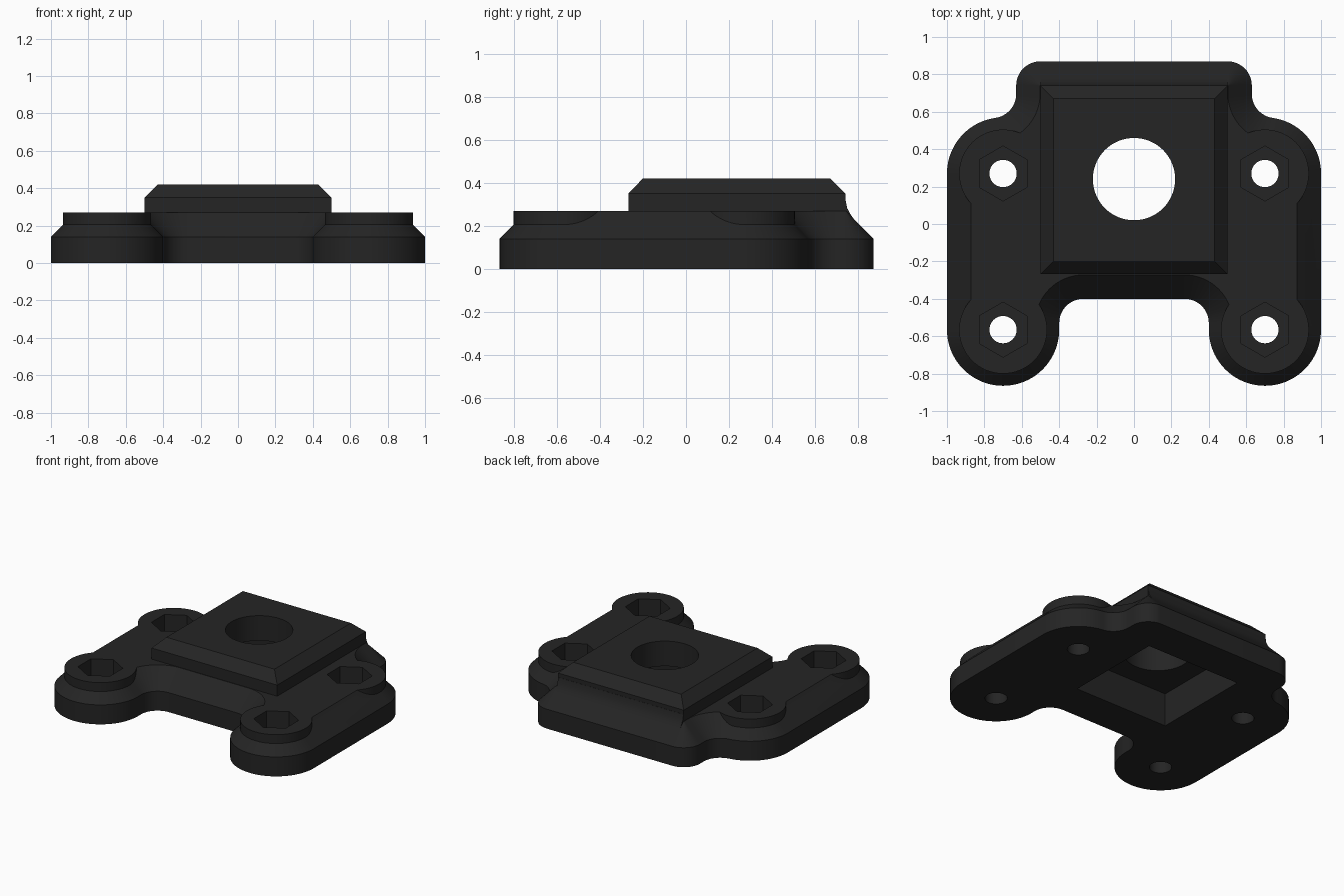
import bpy, bmesh, math

if "Cube" in bpy.data.objects:
    bpy.data.objects.remove(bpy.data.objects["Cube"])

black = bpy.data.materials.new("matte black")
black.diffuse_color = (0.018, 0.018, 0.018, 1)
black.use_nodes = True
black.node_tree.nodes["Principled BSDF"].inputs["Base Color"].default_value = black.diffuse_color

EAR_X, EAR_YS, EAR_R = 0.70, (0.27, -0.565), 0.30
HOLE_Y = 0.24


def loft(name, rings):
    """Solid through a stack of rings with equal point counts, capped at both ends."""
    bm = bmesh.new()
    rows = [[bm.verts.new(p) for p in ring] for ring in rings]
    n = len(rows[0])
    for a, b in zip(rows, rows[1:]):
        for i in range(n):
            j = (i + 1) % n
            bm.faces.new((a[i], a[j], b[j], b[i]))
    bm.faces.new(rows[0][::-1])
    bm.faces.new(rows[-1])
    bmesh.ops.recalc_face_normals(bm, faces=bm.faces)
    mesh = bpy.data.meshes.new(name)
    bm.to_mesh(mesh)
    bm.free()
    mesh.materials.append(black)
    ob = bpy.data.objects.new(name, mesh)
    bpy.context.collection.objects.link(ob)
    return ob


def prism(name, x, y, r, z0, z1, sides=64, turn=0.0):
    ring = [(x + r * math.cos(turn + math.tau * i / sides),
             y + r * math.sin(turn + math.tau * i / sides)) for i in range(sides)]
    return loft(name, [[(*p, z) for p in ring] for z in (z0, z1)])


def box_ring(x, y0, y1, z):
    return [(-x, y0, z), (x, y0, z), (x, y1, z), (-x, y1, z)]


def combine(target, other, operation):
    mod = target.modifiers.new("combine", 'BOOLEAN')
    mod.operation, mod.solver, mod.object = operation, 'EXACT', other
    bpy.context.view_layer.objects.active = target
    bpy.ops.object.modifier_apply(modifier=mod.name)
    bpy.data.objects.remove(other)


def outline(d, z):
    """Plate outline moved inwards by d: convex arcs shrink, hollow arcs grow."""
    back, front = EAR_YS
    f = 0.13
    neck_y = back + math.sqrt((EAR_R + f) ** 2 - (0.63 + f - EAR_X) ** 2)
    neck = math.degrees(math.atan2(neck_y - back, 0.63 + f - EAR_X))
    arcs = [  # centre x, centre y, radius, start and end angle, steps
        (0.50, 0.74, f - d, 90, 0, 12),
        (0.63 + f, neck_y, f + d, 180, 180 + neck, 16),
        (EAR_X, back, EAR_R - d, neck, 0, 20),
        (EAR_X, front, EAR_R - d, 0, -180, 40),
        (0.27, front + 0.035, f + d, 0, 90, 16),
    ]
    half = []
    for x, y, r, a, b, n in arcs:
        for i in range(n + 1):
            t = math.radians(a + (b - a) * i / n)
            half.append((x + r * math.cos(t), y + r * math.sin(t), z))
    return half + [(-x, y, z) for x, y, z in reversed(half)]


# Base plate with sloping shoulder
body = loft("mounting_plate", [outline(0, 0), outline(0, 0.14), outline(0.128, 0.27)])

# Round bosses over the four ears
for sx in (-1, 1):
    for y in EAR_YS:
        combine(body, prism("boss", sx * EAR_X, y, 0.235, 0.1, 0.27), 'UNION')

# Chamfered centre block
combine(body, loft("centre_block", [box_ring(0.5, -0.268, 0.74, 0.2),
                                    box_ring(0.5, -0.268, 0.74, 0.35),
                                    box_ring(0.43, -0.20, 0.67, 0.42)]), 'UNION')

# Small cove behind the block
cove = [(0.70, 0.2), (0.785, 0.2), (0.78, 0.231), (0.762, 0.256),
        (0.748, 0.283), (0.741, 0.32), (0.70, 0.32)]
combine(body, loft("back_cove", [[(x, y, z) for y, z in cove] for x in (-0.499, 0.499)]), 'UNION')

# Screw holes with hexagonal pockets
for sx in (-1, 1):
    for y in EAR_YS:
        combine(body, prism("pocket", sx * EAR_X, y, 0.147, 0.1, 0.5, 6, math.pi / 2), 'DIFFERENCE')
        combine(body, prism("screw_hole", sx * EAR_X, y, 0.073, -0.1, 0.5, 40), 'DIFFERENCE')

# Square recess underneath and the centre hole
combine(body, loft("recess", [box_ring(0.375, HOLE_Y - 0.37, HOLE_Y + 0.36, z)
                              for z in (-0.1, 0.24)]), 'DIFFERENCE')
combine(body, prism("centre_hole", 0, HOLE_Y, 0.22, -0.1, 0.6), 'DIFFERENCE')

bpy.ops.object.select_all(action='DESELECT')
body.select_set(True)
bpy.context.view_layer.objects.active = body
bpy.ops.object.shade_smooth_by_angle(angle=math.radians(25))
